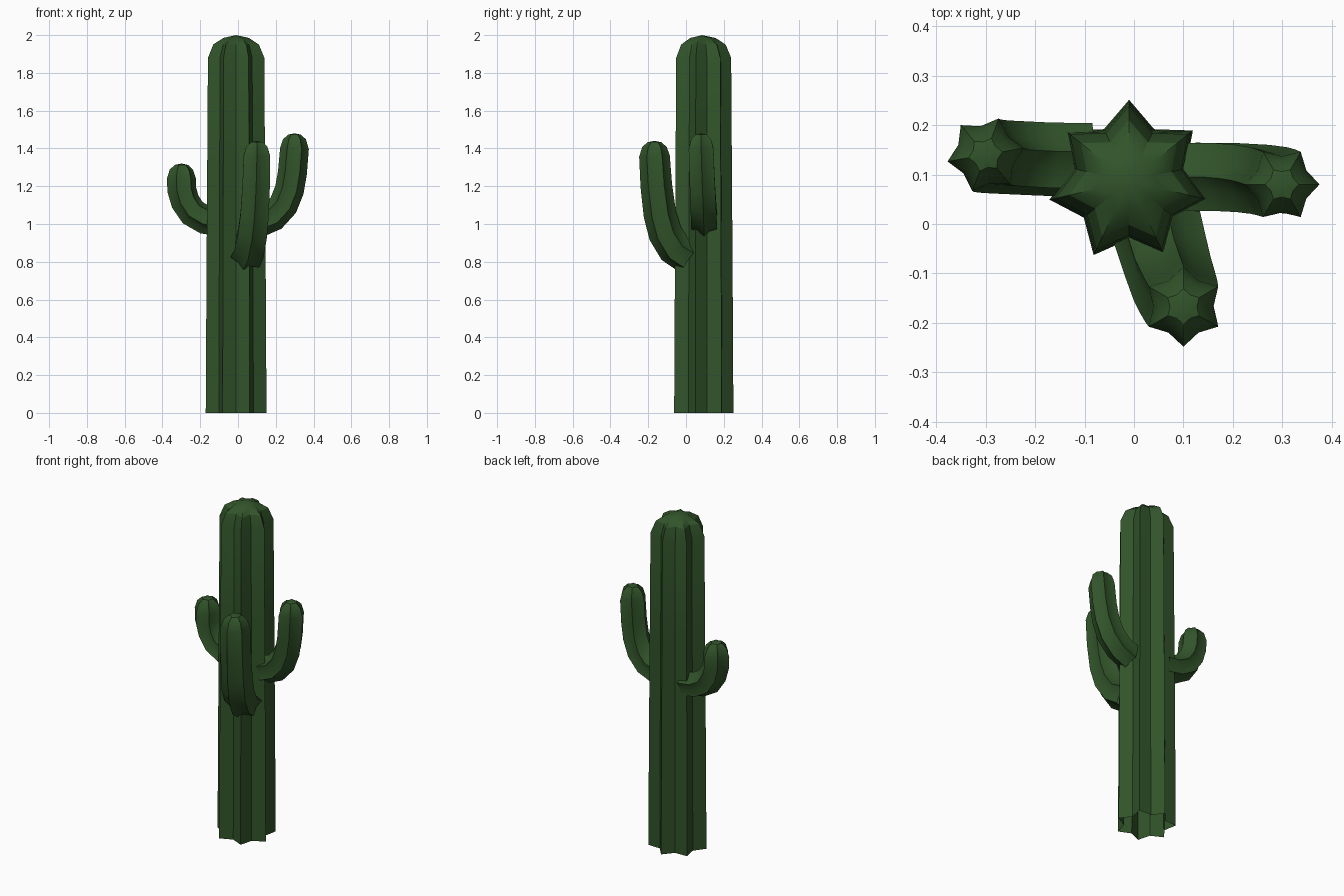
import bpy, bmesh, math
from mathutils import Vector

if "Cube" in bpy.data.objects:
    bpy.data.objects.remove(bpy.data.objects["Cube"])

green = bpy.data.materials.new("cactus green")
green.diffuse_color = (0.031, 0.088, 0.023, 1)
green.use_nodes = True
green.node_tree.nodes["Principled BSDF"].inputs["Base Color"].default_value = green.diffuse_color


def ribbed_tube(name, path, radii, ribs, valley, heading, phase):
    """Sweep a star section along a path; the last path point closes the tip.
    heading = direction the path bends towards, phase = angle of the first rib."""
    path = [Vector(p) for p in path]
    h = math.radians(heading)
    side = Vector((-math.sin(h), math.cos(h), 0))
    bm = bmesh.new()
    rings = []
    n = ribs * 2
    for i, r in enumerate(radii):
        a, b = path[max(i - 1, 0)], path[i + 1]
        t = b - a
        t -= side * t.dot(side)
        t.normalize()
        out = side.cross(t)
        ring = []
        for k in range(n):
            ang = math.radians(phase - heading) + math.pi * k / ribs
            rr = r if k % 2 == 0 else r * valley
            ring.append(bm.verts.new(path[i] + (out * math.cos(ang) + side * math.sin(ang)) * rr))
        rings.append(ring)
    for lo, hi in zip(rings, rings[1:]):
        for k in range(n):
            bm.faces.new((lo[k], lo[(k + 1) % n], hi[(k + 1) % n], hi[k]))
    tip = bm.verts.new(path[-1])
    for k in range(n):
        bm.faces.new((rings[-1][k], rings[-1][(k + 1) % n], tip))
    bmesh.ops.recalc_face_normals(bm, faces=bm.faces)
    me = bpy.data.meshes.new(name)
    bm.to_mesh(me)
    bm.free()
    me.materials.append(green)
    ob = bpy.data.objects.new(name, me)
    bpy.context.collection.objects.link(ob)
    bpy.ops.object.select_all(action='DESELECT')
    ob.select_set(True)
    bpy.context.view_layer.objects.active = ob
    bpy.ops.object.shade_smooth_by_angle(angle=math.radians(30))


def arm(name, path, r0, r1, heading, phase):
    """Curved arm with a rounded tip above the last path point."""
    m = len(path) - 1
    radii = [r0 + (r1 - r0) * i / m for i in range(m + 1)]
    x, y, z = path[-1]
    dome = [(x, y, z + 0.048), (x, y, z + 0.073), (x, y, z + 0.08)]
    ribbed_tube(name, path + dome, radii + [r1 * 0.8, r1 * 0.45], 6, 0.75, heading, phase)


# Trunk: seven ribs, slight taper, domed top, open base
cx, cy = -0.01, 0.086
ribbed_tube("trunk",
            [(cx, cy, z) for z in (0, 0.7, 1.3, 1.88, 1.95, 1.985, 2.0)],
            [0.165, 0.161, 0.157, 0.153, 0.124, 0.07], 7, 0.71, 90, 90)

# Arms
arm("right_arm",
    [(0.11, 0.095, 1.01), (0.185, 0.095, 1.04), (0.24, 0.092, 1.10),
     (0.272, 0.088, 1.18), (0.288, 0.084, 1.27), (0.299, 0.08, 1.40)],
    0.08, 0.076, 0, 0)
arm("left_arm",
    [(-0.09, 0.13, 1.01), (-0.175, 0.131, 1.023), (-0.24, 0.134, 1.06),
     (-0.28, 0.136, 1.12), (-0.297, 0.138, 1.18), (-0.30, 0.14, 1.24)],
    0.078, 0.078, 178, 190)
arm("front_arm",
    [(0.045, 0.0, 0.835), (0.062, -0.06, 0.87), (0.077, -0.11, 0.95),
     (0.088, -0.138, 1.05), (0.096, -0.157, 1.2), (0.10, -0.167, 1.36)],
    0.095, 0.081, -68, -90)
